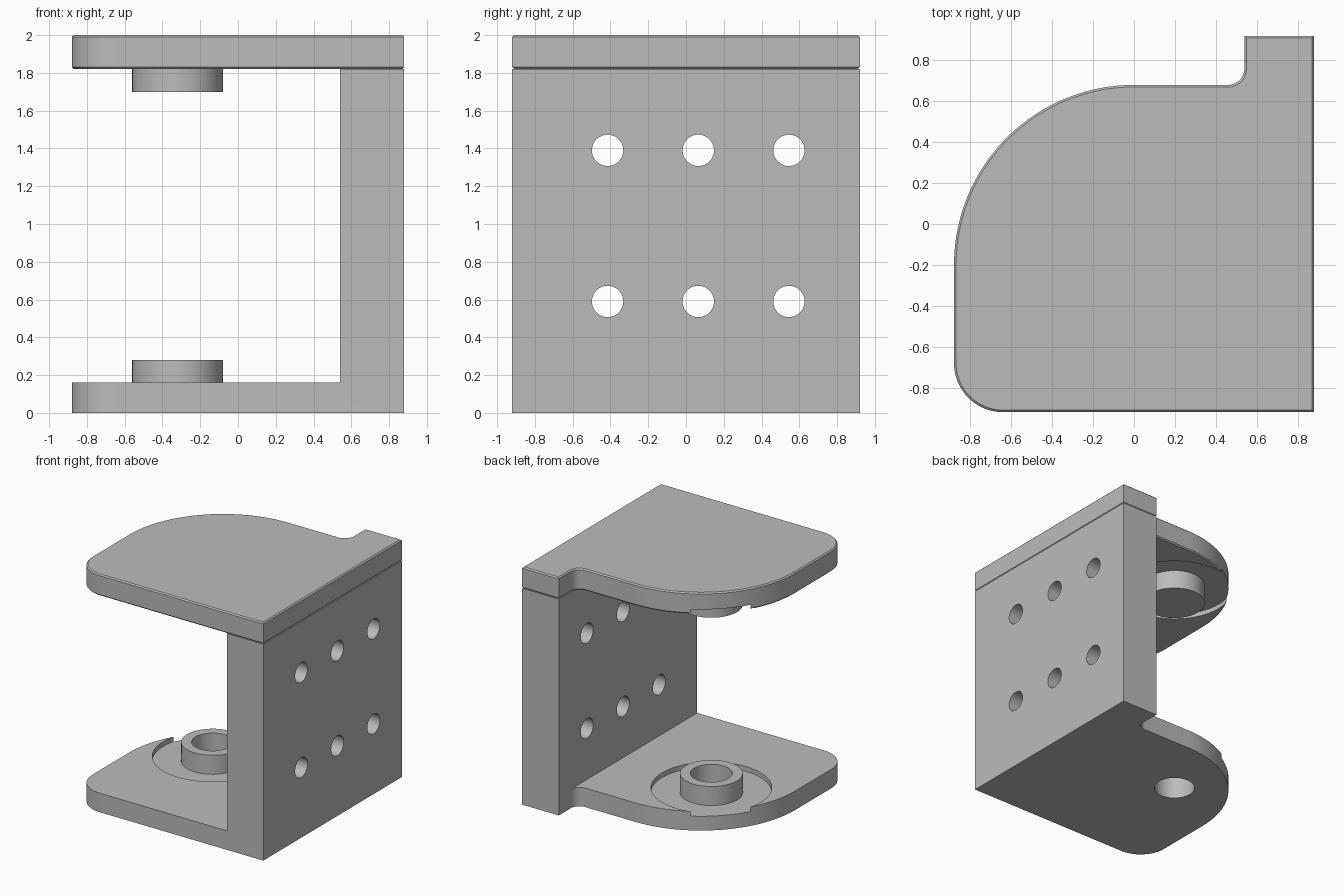
import bpy, bmesh
from math import cos, sin, radians

cube = bpy.data.objects.get("Cube")
if cube:
    bpy.data.objects.remove(cube, do_unlink=True)

grey = bpy.data.materials.new("machined_grey")
grey.use_nodes = True
COLOUR = (0.5, 0.5, 0.5, 1)
grey.diffuse_color = COLOUR
grey.node_tree.nodes["Principled BSDF"].inputs["Base Color"].default_value = COLOUR

BOSS = (-0.32, 0.12)          # shared axis of bosses, recesses and bore
FLOOR, ROOF, TOP = 0.16, 1.82, 2.0
WALL_X = 0.54


def arc(cx, cy, r, start, end, steps):
    angles = [radians(start + (end - start) * i / steps) for i in range(steps + 1)]
    return [(cx + r * cos(a), cy + r * sin(a)) for a in angles]


def outline():
    pts = [(0.88, -0.92), (0.88, 0.92), (WALL_X, 0.92)]
    pts += arc(0.46, 0.76, 0.08, 0, -90, 12)
    pts += arc(0, -0.2, 0.88, 90, 180, 48)
    pts += arc(-0.64, -0.68, 0.24, 180, 270, 20)
    return pts


def make(name, bm):
    bmesh.ops.recalc_face_normals(bm, faces=bm.faces)
    mesh = bpy.data.meshes.new(name)
    bm.to_mesh(mesh)
    bm.free()
    mesh.materials.append(grey)
    ob = bpy.data.objects.new(name, mesh)
    bpy.context.collection.objects.link(ob)
    return ob


def prism(name, pts, z0, z1, chamfer=0):
    bm = bmesh.new()
    base = bm.faces.new([bm.verts.new((x, y, z0)) for x, y in pts])
    new = bmesh.ops.extrude_face_region(bm, geom=[base])["geom"]
    verts = [g for g in new if isinstance(g, bmesh.types.BMVert)]
    bmesh.ops.translate(bm, vec=(0, 0, z1 - z0), verts=verts)
    if chamfer:
        rims = [e for e in bm.edges if abs(e.verts[0].co.z - e.verts[1].co.z) < 1e-5]
        bmesh.ops.bevel(bm, geom=rims, offset=chamfer, segments=1, affect='EDGES')
    return make(name, bm)


def box(name, x0, x1, y0, y1, z0, z1):
    return prism(name, [(x0, y0), (x1, y0), (x1, y1), (x0, y1)], z0, z1)


def disc(name, r, z0, z1):
    return prism(name, arc(*BOSS, r, 0, 360, 64)[:-1], z0, z1)


def combine(ob, tool, operation):
    """Apply a boolean and discard the tool object."""
    mod = ob.modifiers.new("boolean", 'BOOLEAN')
    mod.operation, mod.solver, mod.object = operation, 'EXACT', tool
    deps = bpy.context.evaluated_depsgraph_get()
    result = bpy.data.meshes.new_from_object(ob.evaluated_get(deps))
    ob.modifiers.clear()
    ob.data = result
    bpy.data.objects.remove(tool, do_unlink=True)


# Lower bracket: base plate and upright wall in one piece
bracket = prism("wall_bracket", outline(), 0, ROOF)
combine(bracket, box("opening", -1, WALL_X, -1, 1, FLOOR, 2.1), 'DIFFERENCE')
combine(bracket, disc("recess", 0.46, FLOOR - 0.04, 0.5), 'DIFFERENCE')
combine(bracket, disc("lower_boss", 0.24, FLOOR - 0.08, 0.28), 'UNION')
combine(bracket, disc("bore", 0.16, -0.1, 0.5), 'DIFFERENCE')

# Two rows of three bolt holes through the wall
for z in (0.59, 1.39):
    for y in (-0.415, 0.065, 0.545):
        ring = arc(y, z, 0.083, 0, 360, 40)[:-1]
        hole = prism("bolt_hole", ring, 0.4, 1.0)
        for v in hole.data.vertices:
            v.co = (v.co.z, v.co.x, v.co.y)
        combine(bracket, hole, 'DIFFERENCE')

# Upper plate with chamfered rims and a solid boss below
plate = prism("top_plate", outline(), ROOF, TOP, 0.01)
combine(plate, disc("recess", 0.46, 1.5, ROOF + 0.04), 'DIFFERENCE')
combine(plate, disc("upper_boss", 0.24, 1.7, ROOF + 0.08), 'UNION')

# Smooth curved walls, crisp edges
bpy.ops.object.select_all(action='DESELECT')
for ob in (bracket, plate):
    ob.select_set(True)
bpy.context.view_layer.objects.active = bracket
bpy.ops.object.shade_smooth_by_angle(angle=radians(30))
